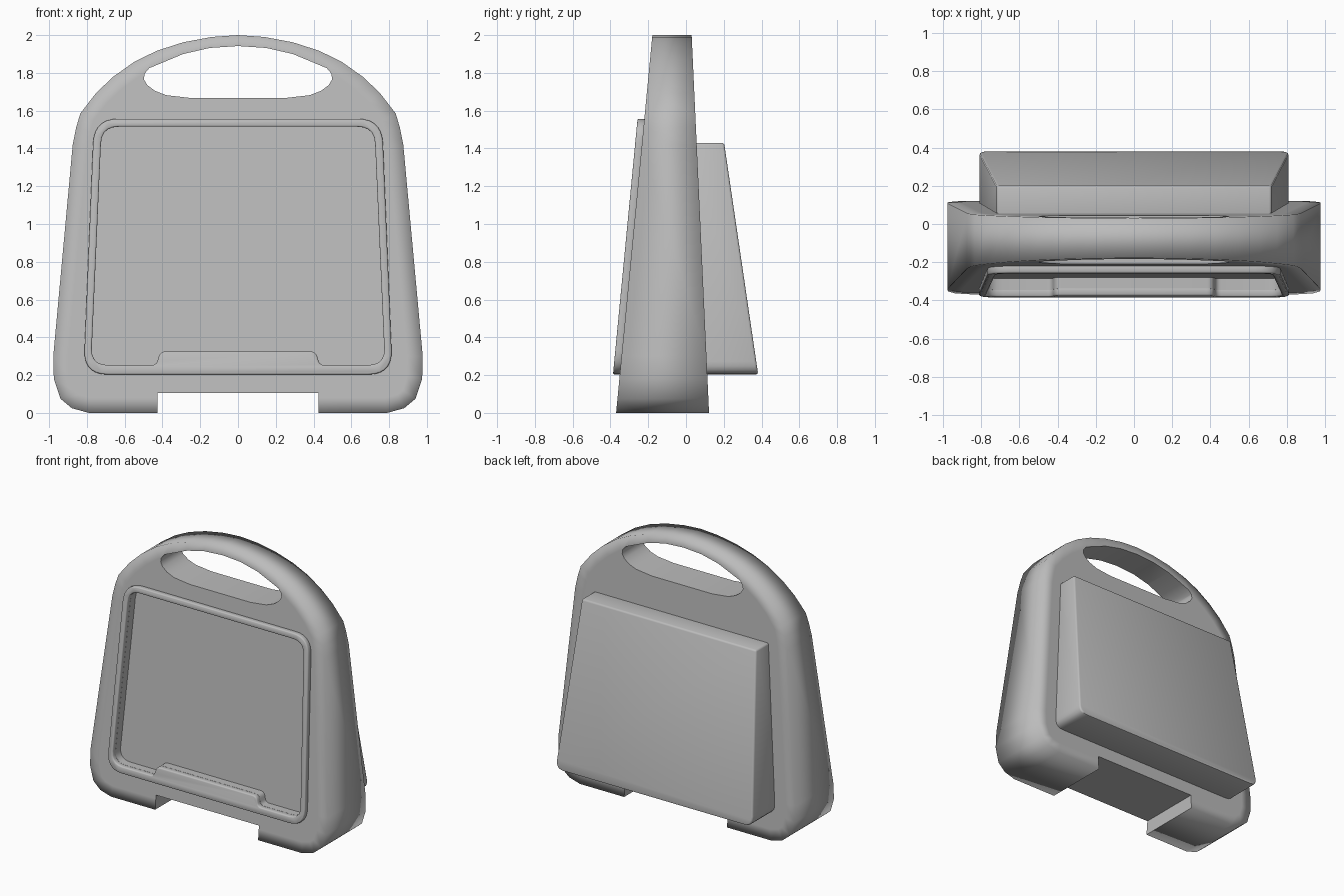
import bpy, bmesh, math
from mathutils import Vector

cube = bpy.data.objects.get("Cube")
if cube:
    bpy.data.objects.remove(cube, do_unlink=True)

grey = bpy.data.materials.new("plain_grey")
grey.use_nodes = True
grey.diffuse_color = (0.5, 0.5, 0.5, 1)
grey.node_tree.nodes["Principled BSDF"].inputs["Base Color"].default_value = (0.5, 0.5, 0.5, 1)


def mirror(half):
    """Close a half profile (x >= 0) into a full symmetric outline."""
    return half + [(-x, z) for x, z in reversed(half) if x > 0]


def rounded(points, radii, steps=5):
    """Round each corner of a polygon with a quadratic arc."""
    out = []
    for i, (p, r) in enumerate(zip(points, radii)):
        p = Vector(p)
        if r == 0:
            out.append(tuple(p))
            continue
        a = p + (Vector(points[i - 1]) - p).normalized() * r
        b = p + (Vector(points[(i + 1) % len(points)]) - p).normalized() * r
        for k in range(steps + 1):
            t = k / steps
            out.append(tuple(a.lerp(p, t).lerp(p.lerp(b, t), t)))
    return out


def prism(name, outline, front, back, inset=0):
    """Sweep an (x, z) outline along y between two sloping planes."""
    bm = bmesh.new()
    f = [bm.verts.new((x, front(z), z)) for x, z in outline]
    b = [bm.verts.new((x, back(z), z)) for x, z in outline]
    caps = [bm.faces.new(f), bm.faces.new(b[::-1])]
    for i in range(len(f)):
        bm.faces.new((f[i - 1], f[i], b[i], b[i - 1]))
    bmesh.ops.recalc_face_normals(bm, faces=bm.faces[:])
    if inset:
        for cap in caps:
            bmesh.ops.inset_region(bm, faces=[cap], thickness=inset)
    mesh = bpy.data.meshes.new(name)
    bm.to_mesh(mesh)
    bm.free()
    obj = bpy.data.objects.new(name, mesh)
    bpy.context.collection.objects.link(obj)
    mesh.materials.append(grey)
    return obj


def apply_all(obj):
    deps = bpy.context.evaluated_depsgraph_get()
    mesh = bpy.data.meshes.new_from_object(obj.evaluated_get(deps))
    obj.modifiers.clear()
    obj.data = mesh


def cut(obj, *cutters):
    for c in cutters:
        m = obj.modifiers.new("cut", 'BOOLEAN')
        m.operation, m.solver, m.object = 'DIFFERENCE', 'EXACT', c
    apply_all(obj)


def bevel(obj, width):
    m = obj.modifiers.new("edge", 'BEVEL')
    m.width, m.segments, m.limit_method = width, 2, 'ANGLE'
    m.angle_limit = math.radians(50)
    apply_all(obj)


def smooth(obj, degrees, soft=()):
    """Smooth shading with sharp creases, except along the soft outline."""
    bm = bmesh.new()
    bm.from_mesh(obj.data)
    key = lambda v: (round(v.co.x, 3), round(v.co.z, 3))
    for face in bm.faces:
        face.smooth = True
    for e in bm.edges:
        p, q = (key(v) for v in e.verts)
        outer = p != q and p in soft and q in soft
        e.smooth = outer or e.calc_face_angle(0) < math.radians(degrees)
    bm.to_mesh(obj.data)
    bm.free()


# Sloping planes shared by the parts
body_front = lambda z: -0.37 + 0.096 * z
body_back = lambda z: 0.122 - 0.046 * z
rim_front = lambda z: -0.406 + 0.096 * z
floor = lambda z: rim_front(z) + 0.095

# Body outline, handle opening, bottom notch
body_half = [(0, 2), (0.14, 1.99), (0.29, 1.962), (0.43, 1.917), (0.55, 1.858),
             (0.66, 1.78), (0.75, 1.695), (0.835, 1.585), (0.857, 1.51), (0.875, 1.42),
             (0.978, 0.3), (0.975, 0.18), (0.94, 0.075), (0.88, 0.025), (0.79, 0)]
hole_half = [(0, 1.942), (0.15, 1.932), (0.29, 1.9), (0.47, 1.825), (0.495, 1.795),
             (0.498, 1.765), (0.48, 1.735), (0.44, 1.705), (0.38, 1.682), (0.25, 1.667)]
body_outline = mirror(body_half)
body = prism("body", body_outline, body_front, body_back, 0.08)
hole = prism("handle_hole_cutter", mirror(hole_half), lambda z: -1, lambda z: 1)
notch = prism("notch_cutter", [(-0.425, -0.2), (0.425, -0.2), (0.425, 0.105), (-0.425, 0.105)],
              lambda z: -1, lambda z: 1)

# Screen recess with the raised ledge along its lower edge
recess_outline = rounded(
    [(-0.722, 1.515), (0.722, 1.515), (0.778, 0.253), (0.432, 0.253), (0.412, 0.325),
     (-0.412, 0.325), (-0.432, 0.253), (-0.778, 0.253)],
    [0.09, 0.09, 0.09, 0.025, 0.03, 0.03, 0.025, 0.09])
recess = prism("recess_cutter", recess_outline, lambda z: -1, floor)

# Raised rim around the screen
rim = prism("screen_rim", rounded(
    [(-0.762, 1.557), (0.762, 1.557), (0.818, 0.203), (-0.818, 0.203)], [0.13] * 4, 7),
    rim_front, lambda z: body_front(z) + 0.006)
cut(rim, recess)
bevel(rim, 0.008)
smooth(rim, 50)

cut(body, hole, notch, recess)
soft_points = {(round(x, 3), round(z, 3)) for x, z in body_outline}
soft_points |= {(0.425, 0.0), (-0.425, 0.0)}
smooth(body, 40, soft_points)

# Wedge-shaped housing on the back
housing = prism("rear_housing", rounded(
    [(-0.72, 1.43), (0.72, 1.43), (0.815, 0.203), (-0.815, 0.203)], [0, 0, 0.07, 0.07]),
    lambda z: 0.0, lambda z: 0.412 - 0.147 * z)
bevel(housing, 0.012)
smooth(housing, 50)

for helper in (hole, notch, recess):
    helper.hide_render = True
    helper.hide_viewport = True
